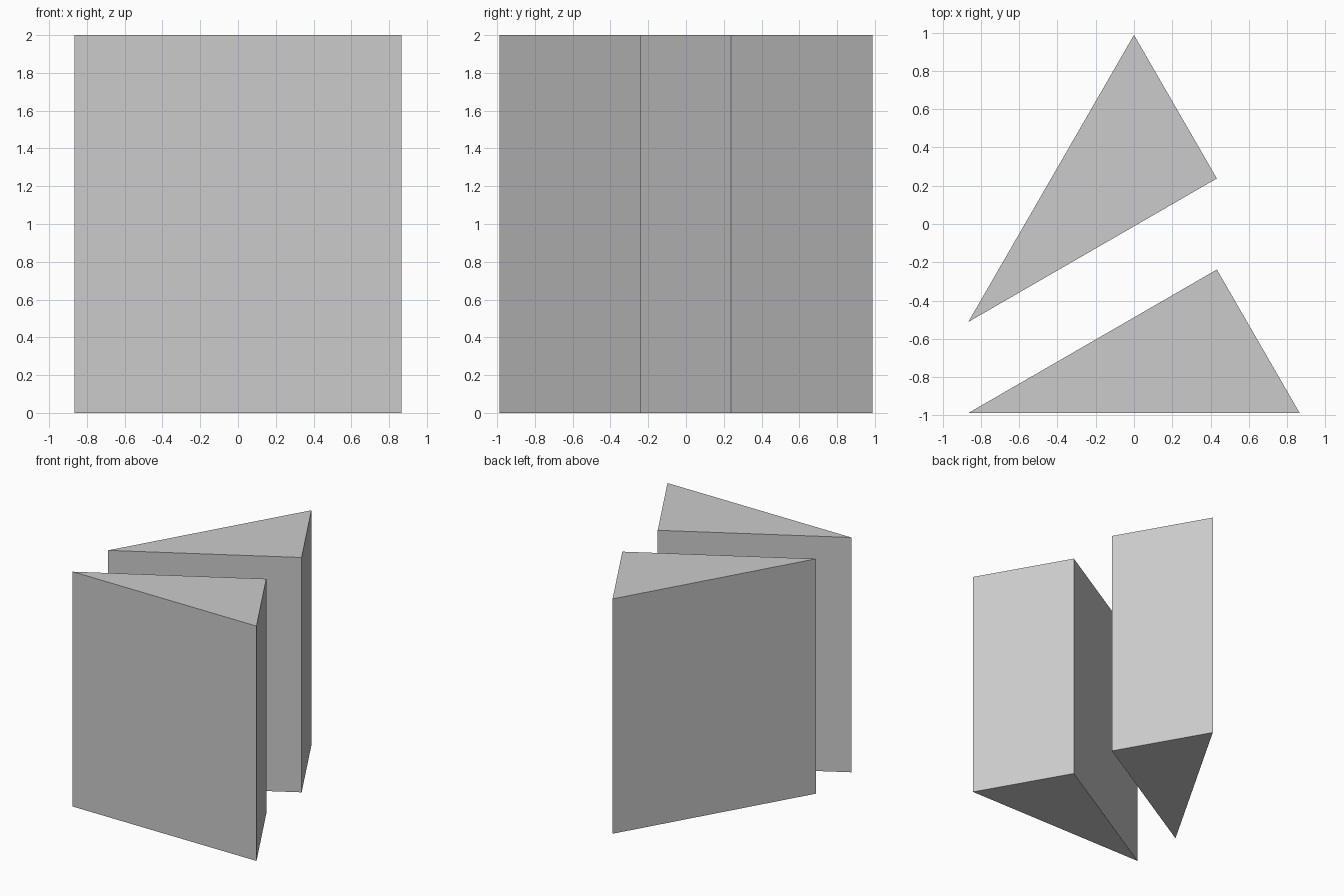
import bpy
import bmesh
import math

if "Cube" in bpy.data.objects:
    bpy.data.objects.remove(bpy.data.objects["Cube"])

HEIGHT = 2.0
HALF_SIDE = math.sqrt(3) / 2   # equilateral triangle of side sqrt(3), height 1.5
SHIFT = 0.238                  # each half slides this far along y

# Corners of the full triangle, and the midpoint where it is split
left = (-HALF_SIDE, -0.75)
right = (HALF_SIDE, -0.75)
apex = (0.0, 0.75)
middle = ((right[0] + apex[0]) / 2, (right[1] + apex[1]) / 2)


def prism(name, outline, dy):
    """Extrude a flat outline up from z = 0."""
    bm = bmesh.new()
    base = bm.faces.new([bm.verts.new((x, y + dy, 0)) for x, y in outline])
    top = bmesh.ops.extrude_face_region(bm, geom=[base], use_keep_orig=True)
    verts = [v for v in top["geom"] if isinstance(v, bmesh.types.BMVert)]
    bmesh.ops.translate(bm, verts=verts, vec=(0, 0, HEIGHT))
    bmesh.ops.recalc_face_normals(bm, faces=bm.faces[:])
    mesh = bpy.data.meshes.new(name)
    bm.to_mesh(mesh)
    bm.free()
    obj = bpy.data.objects.new(name, mesh)
    bpy.context.collection.objects.link(obj)
    return obj


# Two halves of the split triangular prism
prism("front_half_prism", [left, right, middle], -SHIFT)
prism("back_half_prism", [left, middle, apex], SHIFT)
